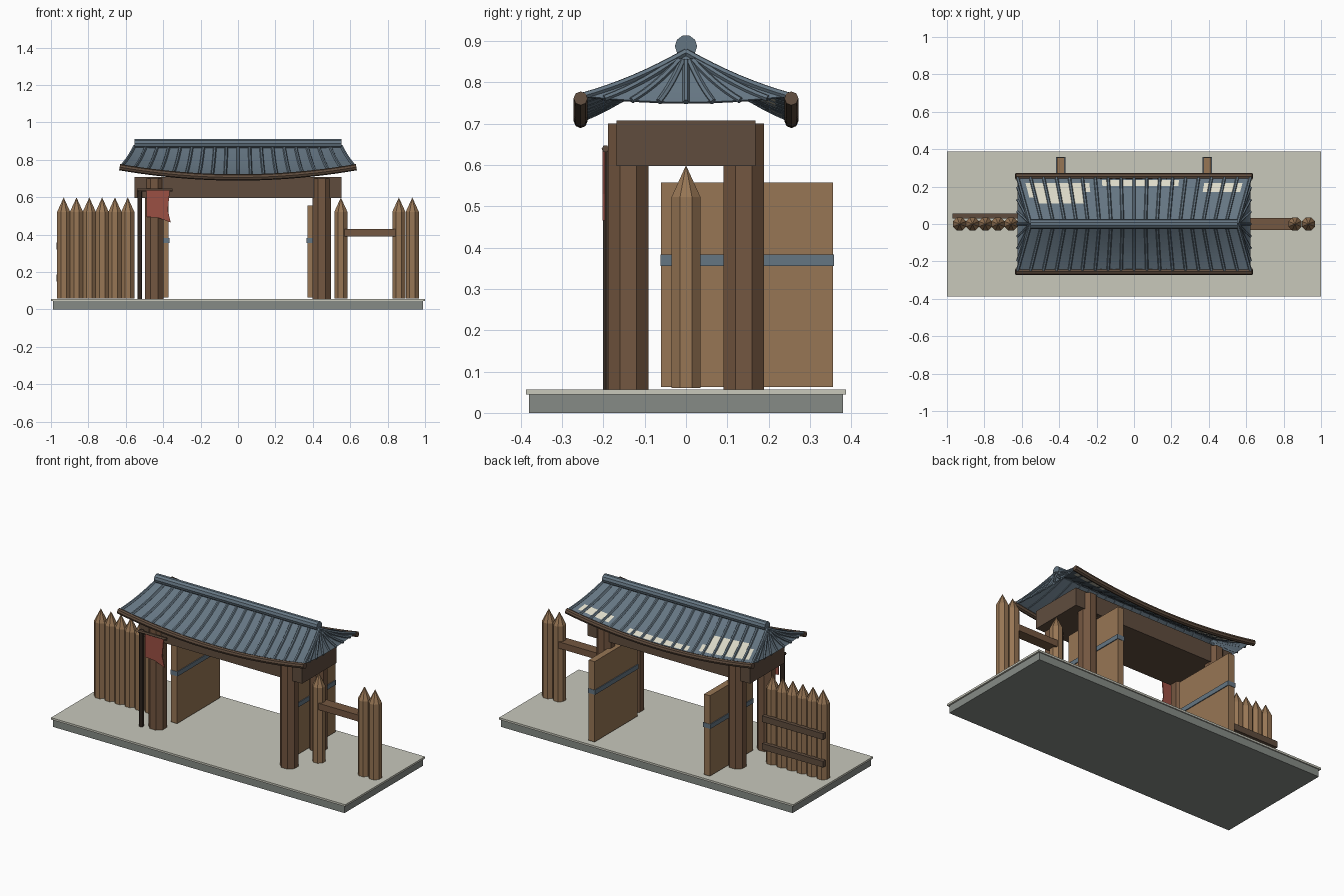
import bpy
import bmesh
import math
from mathutils import Matrix, Vector

cube = bpy.data.objects.get("Cube")
if cube:
    bpy.data.objects.remove(cube, do_unlink=True)


def material(name, r, g, b):
    m = bpy.data.materials.new(name)
    m.use_nodes = True
    m.diffuse_color = (r, g, b, 1)
    m.node_tree.nodes["Principled BSDF"].inputs["Base Color"].default_value = (r, g, b, 1)
    return m


PAVING = material("pale paving", 0.58, 0.58, 0.50)
STONE = material("grey stone", 0.24, 0.26, 0.24)
TILE = material("blue grey tile", 0.13, 0.18, 0.225)
PATCH = material("cream patch", 0.72, 0.70, 0.58)
POST = material("post brown", 0.175, 0.095, 0.052)
PLANK = material("light timber", 0.31, 0.18, 0.09)
BEAM = material("dark timber", 0.115, 0.073, 0.048)
POLE = material("blackened wood", 0.05, 0.033, 0.023)
CLOTH = material("red cloth", 0.33, 0.08, 0.057)


def finish(name, bm, *mats):
    me = bpy.data.meshes.new(name)
    bm.to_mesh(me)
    bm.free()
    for m in mats:
        me.materials.append(m)
    ob = bpy.data.objects.new(name, me)
    bpy.context.collection.objects.link(ob)
    return ob


def box(name, lo, hi, mat):
    lo, hi = Vector(lo), Vector(hi)
    bm = bmesh.new()
    bmesh.ops.create_cube(bm, size=1, matrix=Matrix.Translation((lo + hi) / 2)
                          @ Matrix.Diagonal((*(hi - lo), 1)))
    return finish(name, bm, mat)


def rod(name, a, b, r, mat, sides=8, tip=0):
    """Faceted rod from a to b, with an optional pointed tip past b."""
    a, b = Vector(a), Vector(b)
    turn = (b - a).to_track_quat('Z', 'Y').to_matrix().to_4x4()
    bm = bmesh.new()
    bmesh.ops.create_cone(bm, cap_ends=True, segments=sides, radius1=r, radius2=r,
                          depth=(b - a).length,
                          matrix=Matrix.Translation((a + b) / 2) @ turn
                          @ Matrix.Rotation(math.pi / sides, 4, 'Z'))
    if tip:
        top = max(bm.faces, key=lambda f: f.calc_center_median().z)
        peak = bmesh.ops.poke(bm, faces=[top])["verts"][0]
        peak.co.z += tip
    return finish(name, bm, mat)


def tubes(name, paths, r, mat, resolution=1):
    """One mesh of thin faceted tubes that follow the given paths."""
    cu = bpy.data.curves.new(name, 'CURVE')
    cu.dimensions = '3D'
    cu.bevel_depth = r
    cu.bevel_resolution = resolution
    cu.use_fill_caps = True
    for path in paths:
        sp = cu.splines.new('POLY')
        sp.points.add(len(path) - 1)
        sp.use_smooth = False
        for p, co in zip(sp.points, path):
            p.co = (*co, 1)
    ob = bpy.data.objects.new(name, cu)
    me = bpy.data.meshes.new_from_object(ob)
    bpy.data.objects.remove(ob)
    me.materials.clear()
    me.materials.append(mat)
    bpy.context.collection.objects.link(bpy.data.objects.new(name, me))


# Ground slab
box("stone_base", (-0.99, -0.38, 0), (0.99, 0.38, 0.045), STONE)
box("paving_slab", (-1, -0.387, 0.045), (1, 0.387, 0.057), PAVING)

# Gate posts, lintel, open doors
for side, sx in (("left", 1), ("right", -1)):
    for place, sy in (("front", -1), ("back", 1)):
        rod(f"{place}_{side}_post", (sx * 0.447, sy * 0.14, 0.057),
            (sx * 0.447, sy * 0.14, 0.70), 0.053, POST)
    x = sx * 0.392
    box(f"{side}_door", (x - 0.02, -0.06, 0.063), (x + 0.02, 0.356, 0.557), PLANK)
    box(f"{side}_door_band", (x - 0.025, -0.062, 0.355), (x + 0.025, 0.358, 0.383), TILE)
box("lintel_beam", (-0.553, -0.168, 0.597), (0.553, 0.168, 0.707), BEAM)

# Palisade fences
stakes = [-0.932 + 0.0685 * i for i in range(6)] + [0.55, 0.86, 0.932]
for i, x in enumerate(stakes):
    rod(f"fence_stake_{i + 1}", (x, 0, 0.06), (x, 0, 0.522), 0.038, PLANK, tip=0.077)
for i, z in enumerate((0.15, 0.32)):
    box(f"back_fence_rail_{i + 1}", (-0.97, 0.03, z), (-0.555, 0.055, z + 0.038), BEAM)
box("side_fence_rail", (0.57, -0.033, 0.39), (0.85, 0.033, 0.43), POST)

# Banner on its pole
rod("banner_pole", (-0.525, -0.188, 0.057), (-0.525, -0.188, 0.645), 0.014, POLE)
rod("banner_rod", (-0.54, -0.195, 0.639), (-0.35, -0.195, 0.639), 0.009, BEAM, 6)
bm = bmesh.new()
outline = [(-0.49, 0.635), (-0.49, 0.495), (-0.425, 0.49), (-0.36, 0.465),
           (-0.375, 0.53), (-0.365, 0.635)]
face = bm.faces.new([bm.verts.new((x, -0.202, z)) for x, z in outline])
for v in bmesh.ops.extrude_face_region(bm, geom=[face])["geom"]:
    if isinstance(v, bmesh.types.BMVert):
        v.co.y += 0.006
bmesh.ops.recalc_face_normals(bm, faces=bm.faces)
finish("banner_cloth", bm, CLOTH)

# Roof surfaces: s runs across the slope, t from ridge to eave
RIDGE_Z, RIDGE_X = 0.873, 0.553


def sag(t):
    return t * (1.35 - 0.35 * t)


def slope(s, t, sy):
    eave = 0.712 + 0.055 * s * s
    return Vector((s * (RIDGE_X + 0.07 * t), sy * 0.25 * t,
                   RIDGE_Z - (RIDGE_Z - eave) * sag(t)))


def hip(s, t, sx):
    eave = 0.752 + 0.015 * s * s
    return Vector((sx * (RIDGE_X + 0.07 * t), s * 0.25 * t,
                   RIDGE_Z - (RIDGE_Z - eave) * sag(t)))


def patched(c):
    """Worn areas on the back slope."""
    return (-0.58 < c.x < -0.25 and 0.11 < c.y < 0.215
            and c.y > 0.17 - 0.8 * (c.x + 0.58)
            or -0.18 < c.x < 0.23 and 0.2 < c.y < 0.232
            or 0.37 < c.x < 0.58 and 0.165 < c.y < 0.222)


def sheet(name, surface, sign, columns, rows):
    bm = bmesh.new()
    grid = [[bm.verts.new(surface(2 * i / columns - 1, j / rows, sign))
             for i in range(columns + 1)] for j in range(rows + 1)]
    for a, b in zip(grid, grid[1:]):
        for i in range(columns):
            f = bm.faces.new((a[i], b[i], b[i + 1], a[i + 1]))
            f.material_index = int(patched(f.calc_center_median()))
    bmesh.ops.remove_doubles(bm, verts=bm.verts, dist=0.0001)
    bm.normal_update()
    for f in bm.faces:
        if f.normal.z < 0:
            f.normal_flip()
    ob = finish(name, bm, TILE, PATCH)
    solid = ob.modifiers.new("thickness", 'SOLIDIFY')
    solid.thickness = 0.006


steps = [j / 8 for j in range(9)]
for place, sy in (("front", -1), ("back", 1)):
    sheet(f"{place}_roof_slope", slope, sy, 36, 16)
    tubes(f"{place}_tile_ribs",
          [[slope(i / 9, t, sy) for t in steps] for i in range(-9, 10)], 0.009, TILE)
    # Curved eave board
    tubes(f"{place}_eave", [[slope(i / 12, 1, sy) + Vector((i / 12 * 0.01, sy * 0.005, -0.006))
                            for i in range(-12, 13)]], 0.017, BEAM, 2)
for side, sx in (("left", 1), ("right", -1)):
    sheet(f"{side}_roof_hip", hip, sx, 8, 8)
    tubes(f"{side}_hip_ribs",
          [[hip(i / 3.8, t, sx) for t in steps[1:]] for i in range(-3, 4)], 0.008, TILE)
rod("ridge_tile", (-RIDGE_X, 0, 0.887), (RIDGE_X, 0, 0.887), 0.027, TILE, 10)
